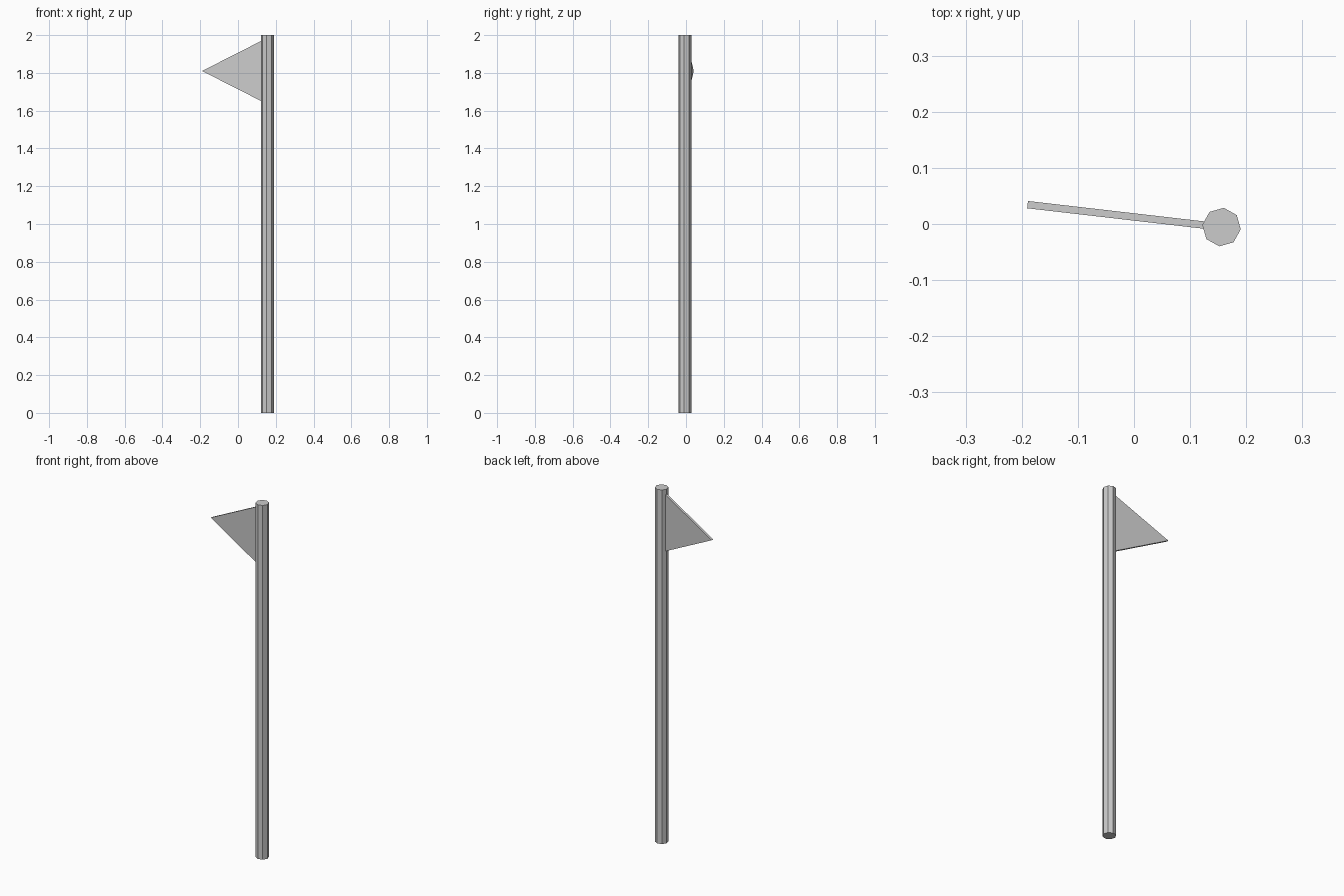
import bpy, bmesh
from math import radians, cos, sin, pi
from mathutils import Matrix

if "Cube" in bpy.data.objects:
    bpy.data.objects.remove(bpy.data.objects["Cube"])

# Shared placement: pole centre and slight turn about z
PLACE = Matrix.Translation((0.156, -0.0055, 0)) @ Matrix.Rotation(radians(-6.6), 4, 'Z')


def prism(name, profile, offset):
    """Extrude a flat profile of 3D points along an offset vector."""
    bm = bmesh.new()
    face = bm.faces.new([bm.verts.new(p) for p in profile])
    ext = bmesh.ops.extrude_face_region(bm, geom=[face], use_keep_orig=True)
    verts = [g for g in ext['geom'] if isinstance(g, bmesh.types.BMVert)]
    bmesh.ops.translate(bm, verts=verts, vec=offset)
    bmesh.ops.recalc_face_normals(bm, faces=bm.faces)
    mesh = bpy.data.meshes.new(name)
    bm.to_mesh(mesh)
    bm.free()
    obj = bpy.data.objects.new(name, mesh)
    obj.matrix_world = PLACE
    bpy.context.collection.objects.link(obj)
    return obj


# Eight-sided pole
R = 0.0345
prism("pole", [(R * cos(k * pi / 4), R * sin(k * pi / 4), 0) for k in range(8)], (0, 0, 2))

# Thin triangular pennant, its base edge set into the pole
T = 0.013
prism("pennant",
      [(-0.348, -T / 2, 1.81), (-0.025, -T / 2, 1.973), (-0.025, -T / 2, 1.647)],
      (0, T, 0))
